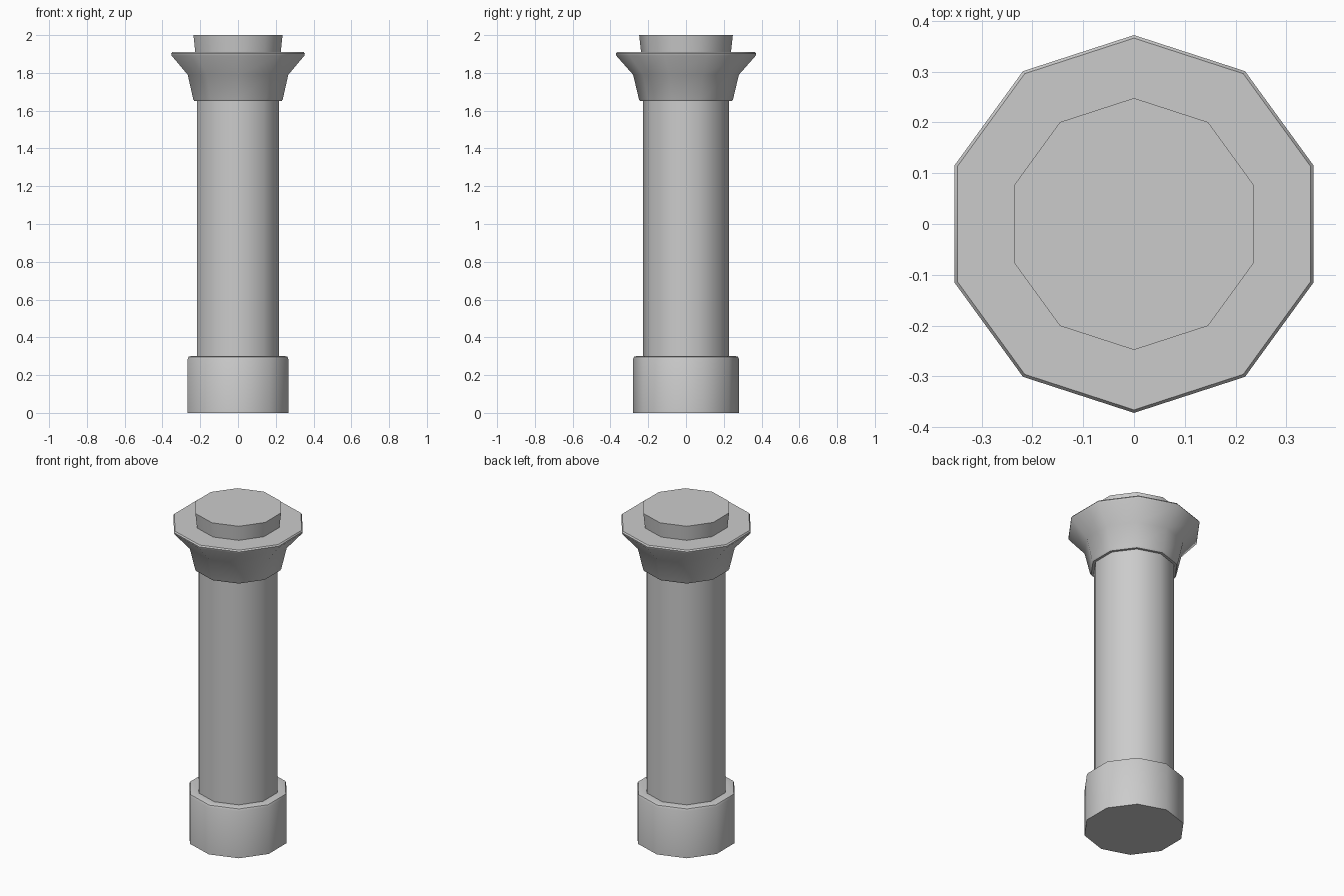
import bpy
import bmesh
from math import cos, sin, pi, radians

if "Cube" in bpy.data.objects:
    bpy.data.objects.remove(bpy.data.objects["Cube"])

SIDES = 10


def lathe(name, profile, cap_bottom=False, cap_top=False):
    """Turn a (radius, z) profile into a ten-sided part with corners on the y axis."""
    bm = bmesh.new()
    rings = []
    for r, z in profile:
        angles = [pi / 2 + 2 * pi * i / SIDES for i in range(SIDES)]
        rings.append([bm.verts.new((r * cos(a), r * sin(a), z)) for a in angles])
    for low, high in zip(rings, rings[1:]):
        for i in range(SIDES):
            j = (i + 1) % SIDES
            bm.faces.new((low[i], low[j], high[j], high[i]))
    if cap_bottom:
        bm.faces.new(rings[0][::-1])
    if cap_top:
        bm.faces.new(rings[-1])
    mesh = bpy.data.meshes.new(name)
    bm.to_mesh(mesh)
    bm.free()
    obj = bpy.data.objects.new(name, mesh)
    bpy.context.collection.objects.link(obj)
    bpy.ops.object.select_all(action='DESELECT')
    obj.select_set(True)
    bpy.context.view_layer.objects.active = obj
    bpy.ops.object.shade_smooth_by_angle(angle=radians(40))
    return obj


# Base drum with a softened upper edge and a ledge in to the shaft
lathe("base", [(0.28, 0), (0.28, 0.285), (0.275, 0.297), (0.265, 0.30), (0.228, 0.30)],
      cap_bottom=True)

# Straight shaft
lathe("shaft", [(0.228, 0.30), (0.228, 1.65)])

# Flared capital with a thin rim
lathe("capital", [(0.228, 1.65), (0.243, 1.65), (0.249, 1.66), (0.28, 1.79),
                  (0.37, 1.892), (0.372, 1.902), (0.366, 1.91), (0.238, 1.91)])

# Top block, widening slightly upward
lathe("top_block", [(0.238, 1.91), (0.248, 2.0)], cap_top=True)
